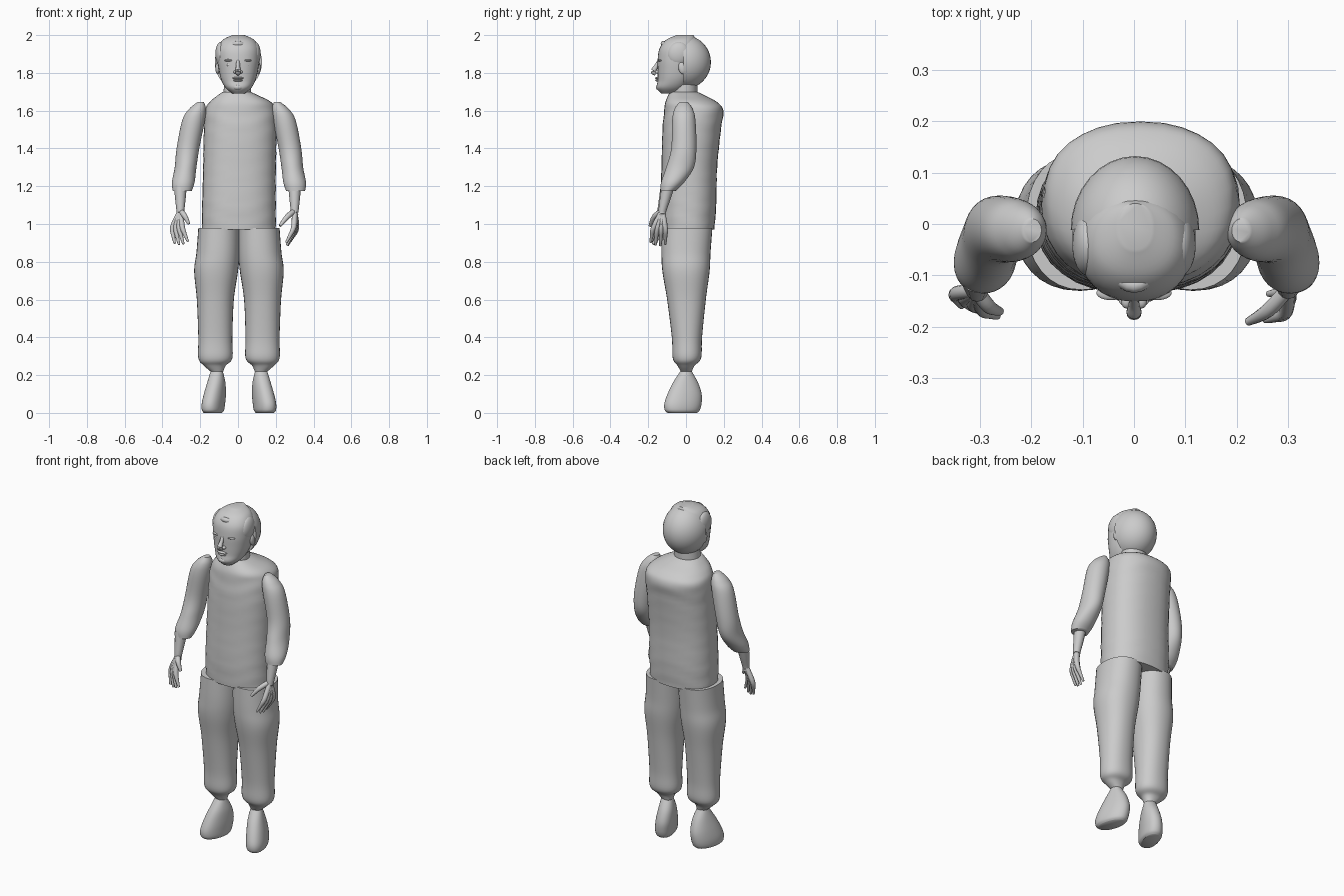
import bpy
import bmesh
import math
from mathutils import Vector, Matrix

default_cube = bpy.data.objects.get("Cube")
if default_cube:
    bpy.data.objects.remove(default_cube, do_unlink=True)

SEGMENTS = 32


def make_material(name, colour):
    material = bpy.data.materials.new(name)
    material.use_nodes = True
    material.diffuse_color = colour
    material.node_tree.nodes["Principled BSDF"].inputs["Base Color"].default_value = colour
    return material


grey = make_material("plain_grey", (0.6, 0.6, 0.6, 1))


def finish(name, bm, sharp_degrees=50):
    """Turn a bmesh into a smooth-shaded object."""
    bmesh.ops.recalc_face_normals(bm, faces=bm.faces)
    mesh = bpy.data.meshes.new(name)
    bm.to_mesh(mesh)
    bm.free()
    mesh.shade_smooth()
    mesh.set_sharp_from_angle(angle=math.radians(sharp_degrees))
    mesh.materials.append(grey)
    obj = bpy.data.objects.new(name, mesh)
    bpy.context.collection.objects.link(obj)
    return obj


def resample(rows, steps=6):
    """Smooth a list of equal-length tuples with a Catmull-Rom spline."""
    rows = [Vector(row) for row in rows]
    result = []
    for i in range(len(rows) - 1):
        before, start, end = rows[max(i - 1, 0)], rows[i], rows[i + 1]
        after = rows[min(i + 2, len(rows) - 1)]
        for k in range(steps):
            t = k / steps
            result.append(0.5 * (2 * start + (end - before) * t
                                 + (2 * before - 5 * start + 4 * end - after) * t * t
                                 + (3 * start - before - 3 * end + after) * t ** 3))
    return result + [rows[-1]]


def skin(name, rings):
    """Bridge a stack of point rings and close both ends."""
    bm = bmesh.new()
    loops = [[bm.verts.new(point) for point in ring] for ring in rings]
    for low, high in zip(loops, loops[1:]):
        for i in range(len(low)):
            j = (i + 1) % len(low)
            bm.faces.new((low[i], low[j], high[j], high[i]))
    bm.faces.new(loops[0])
    bm.faces.new(loops[-1])
    return finish(name, bm)


def loft(name, rows, power=2.0, turn=0.0, fold=0.0):
    """Horizontal sections given as height, x range and y range."""
    rings = []
    for z, left, right, front, back in resample(rows):
        centre = Vector(((left + right) / 2, (front + back) / 2, z))
        spin = Matrix.Rotation(turn, 3, "Z")
        ring = []
        for i in range(SEGMENTS):
            angle = math.tau * i / SEGMENTS
            c, s = math.cos(angle), math.sin(angle)
            ripple = 1 + fold * math.sin(z * 70 + 2 * math.sin(angle * 3))
            x = math.copysign(abs(c) ** (2 / power), c) * (right - left) / 2
            y = math.copysign(abs(s) ** (2 / power), s) * (back - front) / 2
            ring.append(centre + spin @ Vector((x, y, 0)) * ripple)
        rings.append(ring)
    return skin(name, rings)


def tube(name, points, sides=12):
    """Round tube through points given as x, y, z, radius."""
    path = resample(points, 5)
    rings = []
    for i, point in enumerate(path):
        ahead = path[min(i + 1, len(path) - 1)] - path[max(i - 1, 0)]
        frame = ahead.to_3d().to_track_quat("Z", "Y")
        rings.append([point.to_3d() + frame @ Vector((math.cos(a), math.sin(a), 0)) * point[3]
                      for a in (math.tau * k / sides for k in range(sides))])
    return skin(name, rings)


def ellipsoid(name, centre, radii, cut_y=None, tilt=0.0):
    bm = bmesh.new()
    bmesh.ops.create_uvsphere(bm, u_segments=SEGMENTS, v_segments=20, radius=1)
    matrix = (Matrix.Translation(centre) @ Matrix.Rotation(tilt, 4, "X")
              @ Matrix.Diagonal((*radii, 1)))
    bmesh.ops.transform(bm, matrix=matrix, verts=bm.verts)
    if cut_y is not None:
        cut = bmesh.ops.bisect_plane(bm, geom=bm.verts[:] + bm.edges[:] + bm.faces[:],
                                     plane_co=(0, cut_y, 0), plane_no=(0, -1, 0),
                                     clear_outer=True)
        rim = [e for e in cut["geom_cut"] if isinstance(e, bmesh.types.BMEdge)]
        bmesh.ops.contextual_create(bm, geom=rim)
    return finish(name, bm)


# Tunic, with gentle knitted folds
loft("tunic", [
    (0.97, -0.19, 0.2, -0.13, 0.15),
    (1.1, -0.19, 0.2, -0.135, 0.16),
    (1.3, -0.185, 0.2, -0.13, 0.165),
    (1.5, -0.18, 0.205, -0.125, 0.185),
    (1.6, -0.175, 0.2, -0.115, 0.198),
    (1.645, -0.15, 0.175, -0.11, 0.165),
    (1.68, -0.11, 0.11, -0.095, 0.1),
    (1.7, -0.08, 0.065, -0.085, 0.06)], power=2.3, fold=0.006)

# Neck and head
loft("neck", [(1.66, -0.08, 0.07, -0.08, 0.06), (1.78, -0.07, 0.07, -0.07, 0.06)])
loft("face", [
    (1.69, -0.03, 0.035, -0.13, -0.05),
    (1.72, -0.065, 0.07, -0.155, 0),
    (1.76, -0.088, 0.092, -0.15, 0.03),
    (1.81, -0.1, 0.105, -0.15, 0.05),
    (1.87, -0.108, 0.113, -0.15, 0.06),
    (1.93, -0.106, 0.111, -0.14, 0.06),
    (1.975, -0.08, 0.085, -0.105, 0.05),
    (2, -0.03, 0.035, -0.05, 0.04)], power=2.2)
ellipsoid("back_of_head", (0.002, -0.012, 1.857), (0.125, 0.144, 0.143), cut_y=-0.012)

# Facial features
tube("nose", [(0, -0.142, 1.865, 0.009), (0, -0.158, 1.835, 0.011),
              (0, -0.172, 1.808, 0.015), (0, -0.158, 1.797, 0.012)])
ellipsoid("upper_lip", (0, -0.147, 1.772), (0.03, 0.017, 0.007))
ellipsoid("lower_lip", (0, -0.146, 1.76), (0.024, 0.017, 0.007))
ellipsoid("chin", (0, -0.135, 1.724), (0.03, 0.025, 0.018))
for label, side in (("left", 1), ("right", -1)):
    ellipsoid(label + "_nostril", (side * 0.015, -0.15, 1.805), (0.01, 0.014, 0.009))
    ellipsoid(label + "_eye", (side * 0.042, -0.132, 1.842), (0.02, 0.011, 0.009))
    ellipsoid(label + "_brow", (side * 0.045, -0.134, 1.866), (0.028, 0.014, 0.007))
    ellipsoid(label + "_ear", (side * 0.108, -0.02, 1.825), (0.012, 0.02, 0.032), tilt=0.2)
    ellipsoid(label + "_side_hair", (side * 0.09, -0.04, 1.9), (0.03, 0.06, 0.065), tilt=-0.3)
tube("fringe", [(side * 0.1, -0.06 - 0.06 * (1 - abs(side)), 1.955 - 0.03 * abs(side), 0.014)
                for side in (-1, -0.5, 0, 0.5, 1)])

# Limbs are drawn for the left side, then reflected
LEG = [
    (0.215, 0.09, 0.15, -0.025, 0.03),
    (0.25, 0.075, 0.19, -0.045, 0.045),
    (0.29, 0.04, 0.22, -0.07, 0.08),
    (0.4, 0.04, 0.22, -0.075, 0.085),
    (0.6, 0.032, 0.228, -0.1, 0.105),
    (0.75, 0.01, 0.242, -0.125, 0.125),
    (0.85, 0.002, 0.23, -0.13, 0.13),
    (0.98, 0, 0.22, -0.128, 0.14)]
SHOE = [
    (0, 0.1, 0.185, -0.1, 0.06),
    (0.015, 0.09, 0.195, -0.115, 0.075),
    (0.05, 0.085, 0.195, -0.117, 0.085),
    (0.1, 0.08, 0.185, -0.1, 0.085),
    (0.16, 0.08, 0.17, -0.07, 0.065),
    (0.22, 0.09, 0.155, -0.03, 0.03)]
SLEEVE = [
    (1.175, 0.255, 0.355, -0.135, -0.055),
    (1.22, 0.24, 0.36, -0.132, -0.01),
    (1.3, 0.23, 0.345, -0.105, 0.042),
    (1.4, 0.215, 0.335, -0.078, 0.055),
    (1.55, 0.185, 0.305, -0.073, 0.05),
    (1.61, 0.18, 0.268, -0.06, 0.035),
    (1.645, 0.19, 0.225, -0.035, 0.01)]


def reflect(rows, shift=0.01):
    return [(z, shift - right, shift - left, front, back)
            for z, left, right, front, back in rows]


for name, rows, power, turn in (("trouser_leg", LEG, 2.2, 0), ("shoe", SHOE, 2.2, 0.3),
                                ("sleeve", SLEEVE, 2, 0)):
    loft("left_" + name, rows, power, turn)
    loft("right_" + name, reflect(rows), power, -turn)


def hand(label, wrist, knuckles, tips, thumb):
    """Forearm, four fingers fanning from the wrist, and a thumb."""
    wrist, thumb = Vector(wrist), Vector(thumb)
    elbow = wrist + Vector((0, 0.03, 0.13))
    tube(label + "_forearm", [(*elbow, 0.034), (*wrist.lerp(elbow, 0.5), 0.028),
                              (*wrist, 0.021), (*(wrist - Vector((0, 0, 0.03))), 0.018)])
    first, last = map(Vector, knuckles)
    tip_first, tip_last = map(Vector, tips)
    for i, finger in enumerate(("index", "middle", "ring", "little")):
        knuckle = first.lerp(last, i / 3)
        tip = tip_first.lerp(tip_last, i / 3)
        tip.z -= 0.02 * math.sin(math.pi * (i + 0.5) / 4)
        bend = knuckle.lerp(tip, 0.5) + (knuckle - wrist) * 0.06
        tube(f"{label}_{finger}_finger", [(*wrist, 0.014), (*knuckle, 0.014),
                                          (*bend, 0.01), (*tip, 0.006)])
    base = wrist.lerp(thumb, 0.5) + Vector((0, -0.01, 0.008))
    tube(label + "_thumb", [(*wrist, 0.014), (*base, 0.014), (*thumb, 0.008)])


hand("left", (0.3, -0.125, 1.07),
     ((0.295, -0.17, 0.985), (0.31, -0.11, 0.98)),
     ((0.255, -0.187, 0.91), (0.265, -0.11, 0.9)), (0.222, -0.19, 0.99))
hand("right", (-0.305, -0.13, 1.07),
     ((-0.295, -0.165, 0.985), (-0.345, -0.135, 0.985)),
     ((-0.265, -0.18, 0.915), (-0.335, -0.16, 0.905)), (-0.26, -0.17, 1.0))
